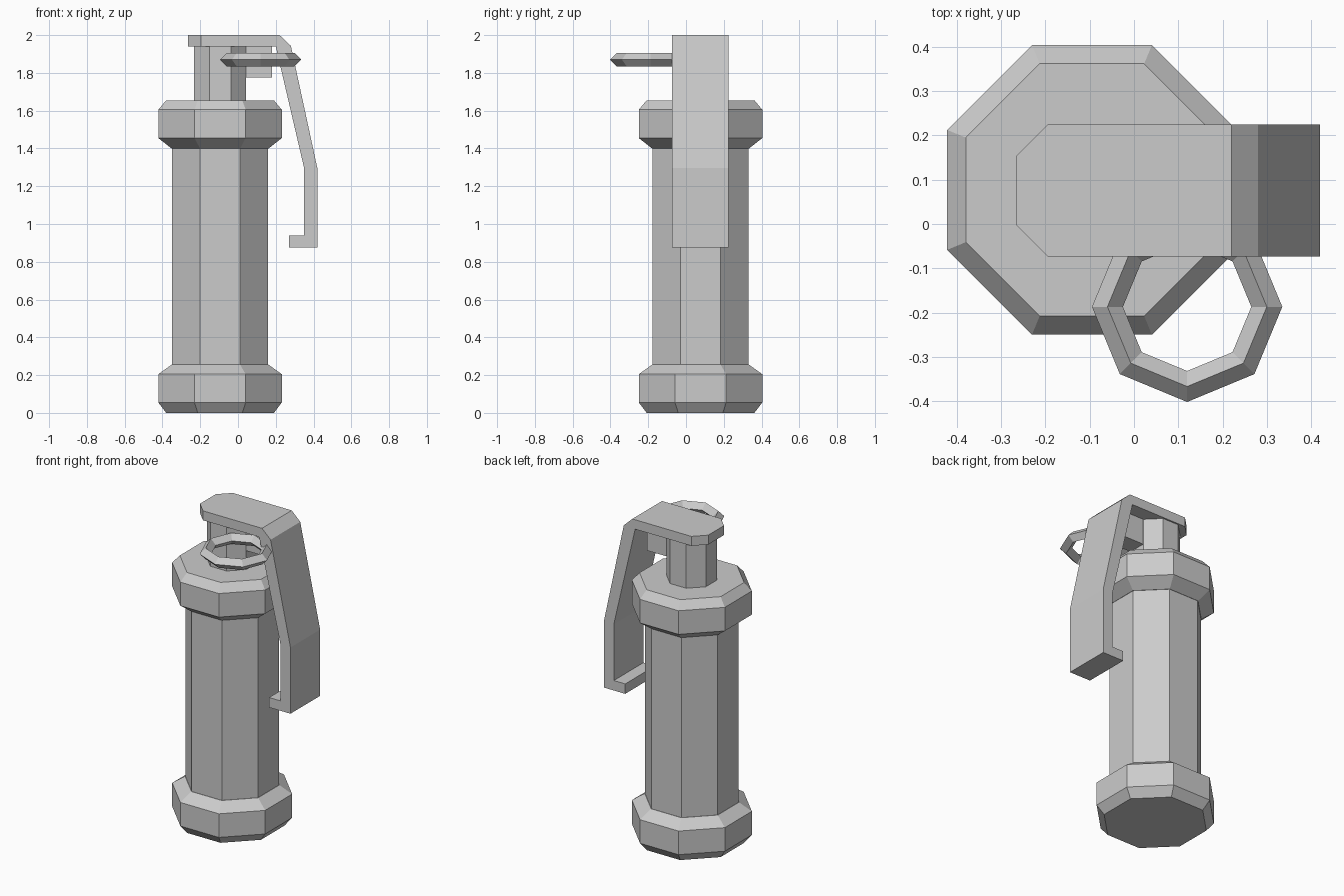
import bpy, bmesh, math
from mathutils import Matrix

cube = bpy.data.objects.get("Cube")
if cube:
    bpy.data.objects.remove(cube, do_unlink=True)

GREY = (0.6, 0.6, 0.6, 1)
mat = bpy.data.materials.new("plain grey")
mat.use_nodes = True
mat.diffuse_color = GREY
mat.node_tree.nodes["Principled BSDF"].inputs["Base Color"].default_value = GREY

AXIS = (-0.095, 0.077)  # centre line of the canister
SIDES = 8


def finish(name, bm):
    bmesh.ops.recalc_face_normals(bm, faces=bm.faces)
    mesh = bpy.data.meshes.new(name)
    bm.to_mesh(mesh)
    bm.free()
    mesh.materials.append(mat)
    obj = bpy.data.objects.new(name, mesh)
    bpy.context.collection.objects.link(obj)
    return obj


def ring_of_verts(bm, centre, radius, z, phase):
    angles = [phase + math.tau * i / SIDES for i in range(SIDES)]
    return [bm.verts.new((centre[0] + radius * math.cos(a),
                          centre[1] + radius * math.sin(a), z)) for a in angles]


def bridge(bm, a, b):
    for i in range(SIDES):
        j = (i + 1) % SIDES
        bm.faces.new((a[i], a[j], b[j], b[i]))


def octagon_solid(name, profile):
    """Capped octagonal solid from (flat-to-centre distance, height) pairs."""
    bm = bmesh.new()
    half = math.pi / SIDES
    rings = [ring_of_verts(bm, AXIS, d / math.cos(half), z, half) for d, z in profile]
    for a, b in zip(rings, rings[1:]):
        bridge(bm, a, b)
    bm.faces.new(rings[0])
    bm.faces.new(rings[-1])
    return finish(name, bm)


# Canister
octagon_solid("bottom_collar", [(0.285, 0), (0.327, 0.055), (0.327, 0.205), (0.257, 0.255)])
octagon_solid("body_tube", [(0.255, 0.2), (0.255, 1.5)])
octagon_solid("top_collar", [(0.257, 1.4), (0.327, 1.455), (0.327, 1.605), (0.285, 1.655)])
octagon_solid("neck", [(0.138, 1.65), (0.138, 1.945)])

# Lever hinge block beside the neck
bm = bmesh.new()
bmesh.ops.create_cube(bm, size=1, matrix=Matrix.Translation((0.1, AXIS[1], 1.86))
                      @ Matrix.Diagonal((0.16, 0.114, 0.17, 1)))
finish("hinge_block", bm)

# Lever: side profile extruded across, with the free end chamfered
END, Y0, Y1 = -0.265, -0.073, 0.225
profile = [(END, 2), (0.22, 2), (0.28, 1.943), (0.42, 1.296), (0.42, 0.875),
           (0.27, 0.875), (0.27, 0.938), (0.35, 0.938), (0.35, 1.296),
           (0.2, 1.94), (END, 1.94)]
bm = bmesh.new()
face = bm.faces.new([bm.verts.new((x, Y0, z)) for x, z in profile])
extruded = bmesh.ops.extrude_face_region(bm, geom=[face])["geom"]
bmesh.ops.translate(bm, vec=(0, Y1 - Y0, 0),
                    verts=[v for v in extruded if isinstance(v, bmesh.types.BMVert)])
bmesh.ops.recalc_face_normals(bm, faces=bm.faces)
corners = [e for e in bm.edges
           if all(abs(v.co.x - END) < 0.001 for v in e.verts)
           and abs(e.verts[0].co.y - e.verts[1].co.y) < 0.001]
bmesh.ops.bevel(bm, geom=corners, offset=0.07, segments=1, affect='EDGES')
finish("lever", bm)

# Pull ring: eight segments with a diamond section
bm = bmesh.new()
centre, radius, thick, height = (0.12, -0.187), 0.18, 0.035, 1.87
section = [(thick, 0), (0, thick), (-thick, 0), (0, -thick)]
loops = [ring_of_verts(bm, centre, radius + r, height + z, 0) for r, z in section]
for i, loop in enumerate(loops):
    bridge(bm, loop, loops[(i + 1) % len(loops)])
finish("pull_ring", bm)
